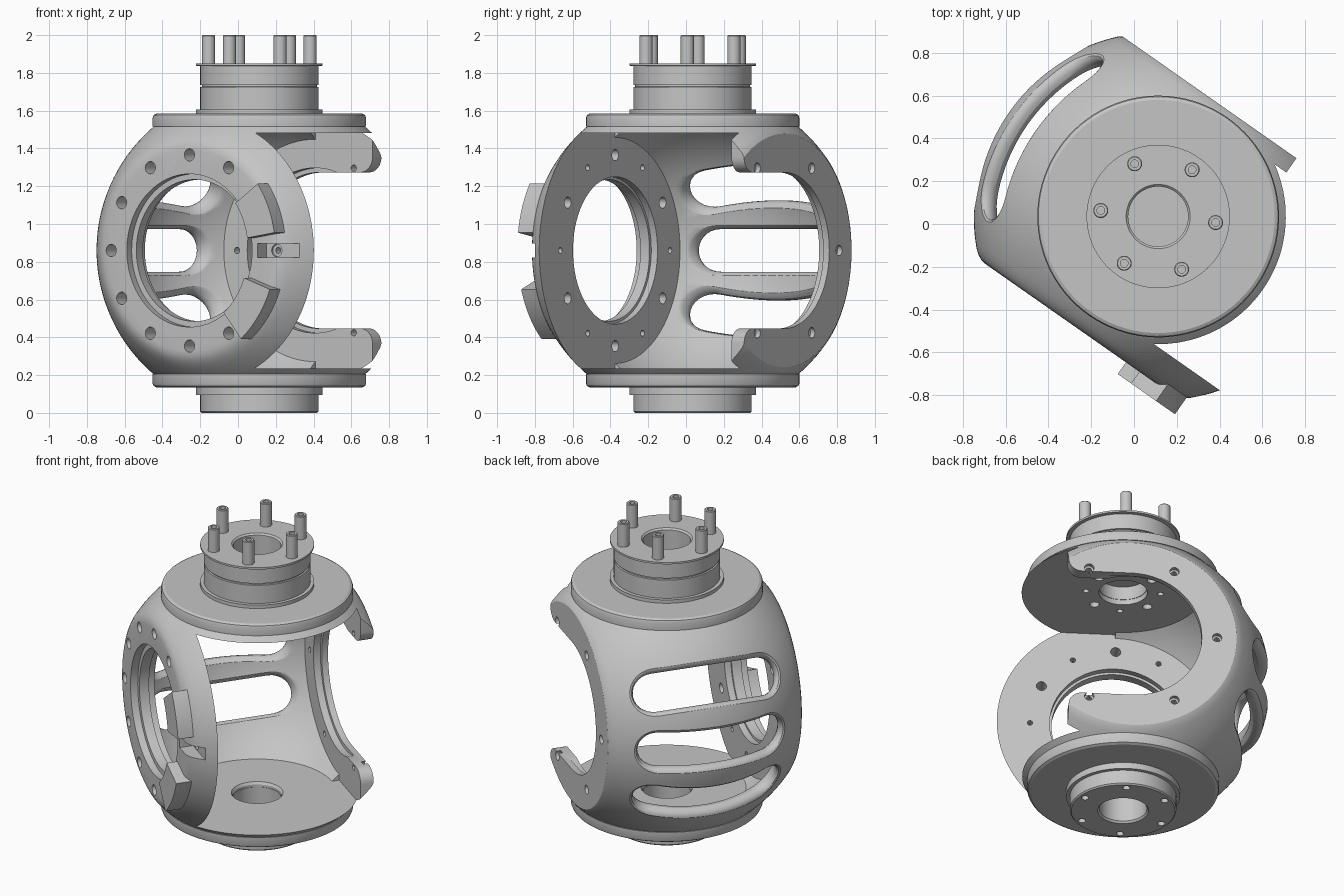
import bpy, bmesh
from math import sin, cos, pi, radians, sqrt
from mathutils import Matrix, Vector

if "Cube" in bpy.data.objects:
    bpy.data.objects.remove(bpy.data.objects["Cube"])

# Local frame: x = u (toward the open side), y = n (ring axis), z = up
FRAME = Matrix.Translation((0.113, 0.035, 0)) @ Matrix.Rotation(radians(-35), 4, 'Z')
MID, R = 0.86, 0.862          # sphere centre height and radius
FRONT, BACK = -0.645, 0.594   # ring outer faces

metal = bpy.data.materials.new("grey metal")
metal.use_nodes = True
GREY = (0.56, 0.56, 0.56, 1)
metal.diffuse_color = GREY
metal.node_tree.nodes["Principled BSDF"].inputs["Base Color"].default_value = GREY


def make(name, bm):
    bmesh.ops.recalc_face_normals(bm, faces=bm.faces)
    mesh = bpy.data.meshes.new(name)
    bm.to_mesh(mesh)
    bm.free()
    mesh.materials.append(metal)
    obj = bpy.data.objects.new(name, mesh)
    bpy.context.collection.objects.link(obj)
    obj.matrix_world = FRAME
    return obj


def loft(bm, rings, closed=False):
    """Skin a list of point rings, capping both ends unless closed."""
    rows = [[bm.verts.new(p) for p in ring] for ring in rings]
    pairs = list(zip(rows, rows[1:])) + ([(rows[-1], rows[0])] if closed else [])
    for a, b in pairs:
        for i in range(len(a)):
            j = (i + 1) % len(a)
            bm.faces.new((a[i], a[j], b[j], b[i]))
    if not closed:
        bm.faces.new(rows[0])
        bm.faces.new(rows[-1])


def lathe(bm, profile, axis='z', at=(0, 0, 0), seg=96, closed=False):
    """Turn (radius, height) points about the z or n axis."""
    at = Vector(at)
    rings = []
    for r, h in profile:
        turn = [(r * cos(2 * pi * k / seg), r * sin(2 * pi * k / seg)) for k in range(seg)]
        rings.append([at + Vector((a, b, h) if axis == 'z' else (a, h, b)) for a, b in turn])
    loft(bm, rings, closed)


def turned(name, profile, **kw):
    bm = bmesh.new()
    lathe(bm, profile, **kw)
    return make(name, bm)


def box(name, lo, hi):
    bm = bmesh.new()
    loft(bm, [[(x, y, z) for x, y in ((lo[0], lo[1]), (hi[0], lo[1]), (hi[0], hi[1]), (lo[0], hi[1]))]
              for z in (lo[2], hi[2])])
    return make(name, bm)


def prism(name, outline, n0, n1):
    bm = bmesh.new()
    loft(bm, [[(u, n, MID + z) for u, z in outline] for n in (n0, n1)])
    return make(name, bm)


def boolean(obj, tool, op='DIFFERENCE'):
    mod = obj.modifiers.new("cut", 'BOOLEAN')
    mod.object, mod.operation, mod.solver = tool, op, 'EXACT'
    bpy.context.view_layer.update()
    mesh = bpy.data.meshes.new_from_object(obj.evaluated_get(bpy.context.evaluated_depsgraph_get()))
    obj.modifiers.clear()
    obj.data = mesh
    bpy.data.objects.remove(tool)


def arc(r, a0, a1, steps, c=(0, 0)):
    return [(c[0] + r * cos(radians(a0 + (a1 - a0) * i / steps)),
             c[1] + r * sin(radians(a0 + (a1 - a0) * i / steps))) for i in range(steps + 1)]


# Housing: truncated ball turned about the ring axis, flattened top and bottom
ball = [(0.535, FRONT), (0.56, -0.641), (0.583, -0.63)]
for i in range(49):
    n = -0.61 + (BACK - 0.012 + 0.61) * i / 48
    ball.append((sqrt(R * R - n * n), n))
ball.append((0.618, BACK))
housing = turned("housing", ball, axis='n', at=(0, 0, MID), seg=128)
boolean(housing, box("clip", (-2, -2, 0.2), (2, 2, 1.52)), 'INTERSECT')

# Cavity: inner ball, thrown open on one side
cavity = turned("cavity", [(0.78 * sin(pi * i / 48), -0.78 * cos(pi * i / 48)) for i in range(1, 48)],
                axis='n', at=(0, 0, MID))
boolean(cavity, box("opening", (0.003, -0.9, 0), (1.3, 0.9, 1.75)), 'UNION')
boolean(cavity, box("slab", (-2, -0.5, 0.235), (2, 0.512, 1.482)), 'INTERSECT')
boolean(housing, cavity)


# C-shaped rear opening with rounded arm tips, plus a wider inner step
def c_outline(r, tip):
    corner = arc(0.08, 0, -90, 8, (tip - 0.08, r + 0.08))
    upper = [(1.2, 1.0), (tip, 1.0)] + corner
    return upper + arc(r, 90, 270, 48) + [(u, -z) for u, z in upper[::-1]]


boolean(housing, prism("rear_cut", c_outline(0.413, 0.373), 0.506, 0.8))
boolean(housing, prism("rear_step", arc(0.437, 60, 300, 60) + [(0.3, -0.37), (0.3, 0.37)], 0.5, 0.555))

# Front bore in steps, and the notch beside it
boolean(housing, turned("front_bore", [(0.405, -0.8), (0.405, -0.6), (0.375, -0.6), (0.375, -0.54),
                                       (0.39, -0.54), (0.39, -0.45)], axis='n', at=(0, 0, MID)))
boolean(housing, box("notch", (0.44, -0.9, MID - 0.038), (0.9, -0.562, MID + 0.038)))


# Three fanned window slots with rounded lips, following the ball
def slot_ring(radius, grow, tilt, depth=None):
    w, n0, n1 = 0.113, -0.45, 0.44
    a, b = n0 + w, n1 - w
    path = [(a + (b - a) * i / 16, -w - grow) for i in range(1, 16)]
    path += arc(w + grow, -90, 90, 14, (b, 0))
    path += [(b + (a - b) * i / 16, w + grow) for i in range(1, 16)]
    path += arc(w + grow, 90, 270, 14, (a, 0))
    turn = Matrix.Rotation(radians(tilt), 3, 'Y')
    return [turn @ Vector((-(depth or sqrt(radius ** 2 - n * n - z * z)), n, z)) + Vector((0, 0, MID))
            for n, z in path]


LIP = ((0.775, 0.025), (0.785, 0.012), (0.805, 0.0), (0.825, 0.0),
       (0.842, 0.006), (0.855, 0.016), (0.866, 0.034))
for tilt in (-26.5, 0, 26.5):
    bm = bmesh.new()
    loft(bm, [slot_ring(0, 0.03, tilt, 0.45)] + [slot_ring(r, g, tilt) for r, g in LIP]
         + [slot_ring(0, 0.036, tilt, 1.1)])
    boolean(housing, make("slot", bm))

# Bolt holes in both rings, the ceiling holes and the vertical bore
bm = bmesh.new()
for k in range(12):
    a = radians(30 * k)
    thin = 0.016 if k % 2 == 0 else 0.03
    lathe(bm, [(0.033, -0.8), (0.033, -0.55), (thin, -0.549), (thin, -0.45)],
          'n', (0.506 * cos(a), 0, MID + 0.506 * sin(a)), 20)
for deg in (60, 120, 180, 240, 300):
    a = radians(deg)
    lathe(bm, [(0.017, 0.45), (0.017, 0.565), (0.028, 0.566), (0.028, 0.8)],
          'n', (0.503 * cos(a), 0, MID + 0.503 * sin(a)), 20)
for k in range(8):
    a = pi * k / 4
    r = 0.028 if k % 2 else 0.018
    lathe(bm, [(r, 1.4), (r, 1.6)], 'z', (0.22 * cos(a), 0.22 * sin(a), 0), 16)
lathe(bm, [(0.143, 0.1), (0.143, 0.22), (0.155, 0.24), (0.143, 0.3), (0.143, 1.6)], 'z')
boolean(housing, make("holes", bm))

# Raised pads on the front ring
pads = []
for name, a0, a1 in (("upper_pad", 9, 36), ("lower_pad", -51, -20)):
    pads.append(prism(name, arc(0.602, a0, a1, 8) + arc(0.425, a1, a0, 8), -0.712, -0.61))

# Lower disc with hub
lower_hub = turned("lower_hub", [(0.14, 0.012), (0.15, 0), (0.305, 0), (0.313, 0.008), (0.313, 0.095),
                                 (0.335, 0.095), (0.335, 0.135), (0.545, 0.135), (0.56, 0.143), (0.565, 0.155),
                                 (0.565, 0.205), (0.14, 0.205)], closed=True)
# Upper disc with grooved neck and flange
upper_hub = turned("upper_hub", [(0.14, 1.515), (0.565, 1.515), (0.565, 1.562), (0.56, 1.577), (0.545, 1.585),
                                 (0.335, 1.585), (0.335, 1.607), (0.313, 1.607), (0.313, 1.725), (0.304, 1.727),
                                 (0.304, 1.735), (0.313, 1.737), (0.313, 1.836), (0.335, 1.838), (0.335, 1.85),
                                 (0.15, 1.85), (0.14, 1.84)], closed=True)
plug = turned("bore_plug", [(0.142, 1.6), (0.142, 1.64)])

# Hollow pins above, matching holes below
pin_bm, hole_bm = bmesh.new(), bmesh.new()
for k in range(6):
    a = radians(29 + 60 * k)
    spot = (0.27 * cos(a), 0.27 * sin(a), 0)
    lathe(pin_bm, [(0.035, 1.84), (0.035, 1.996), (0.031, 2), (0.018, 2), (0.018, 1.96)], 'z', spot, 24)
    lathe(hole_bm, [(0.022, -0.05), (0.022, 0.07)], 'z', spot, 16)
pins = make("pins", pin_bm)
boolean(lower_hub, make("hub_holes", hole_bm))

# Smooth shading with crisp edges
for obj in [housing, lower_hub, upper_hub, plug, pins] + pads:
    bpy.ops.object.select_all(action='DESELECT')
    obj.select_set(True)
    bpy.context.view_layer.objects.active = obj
    bpy.ops.object.shade_smooth_by_angle(angle=radians(28))
